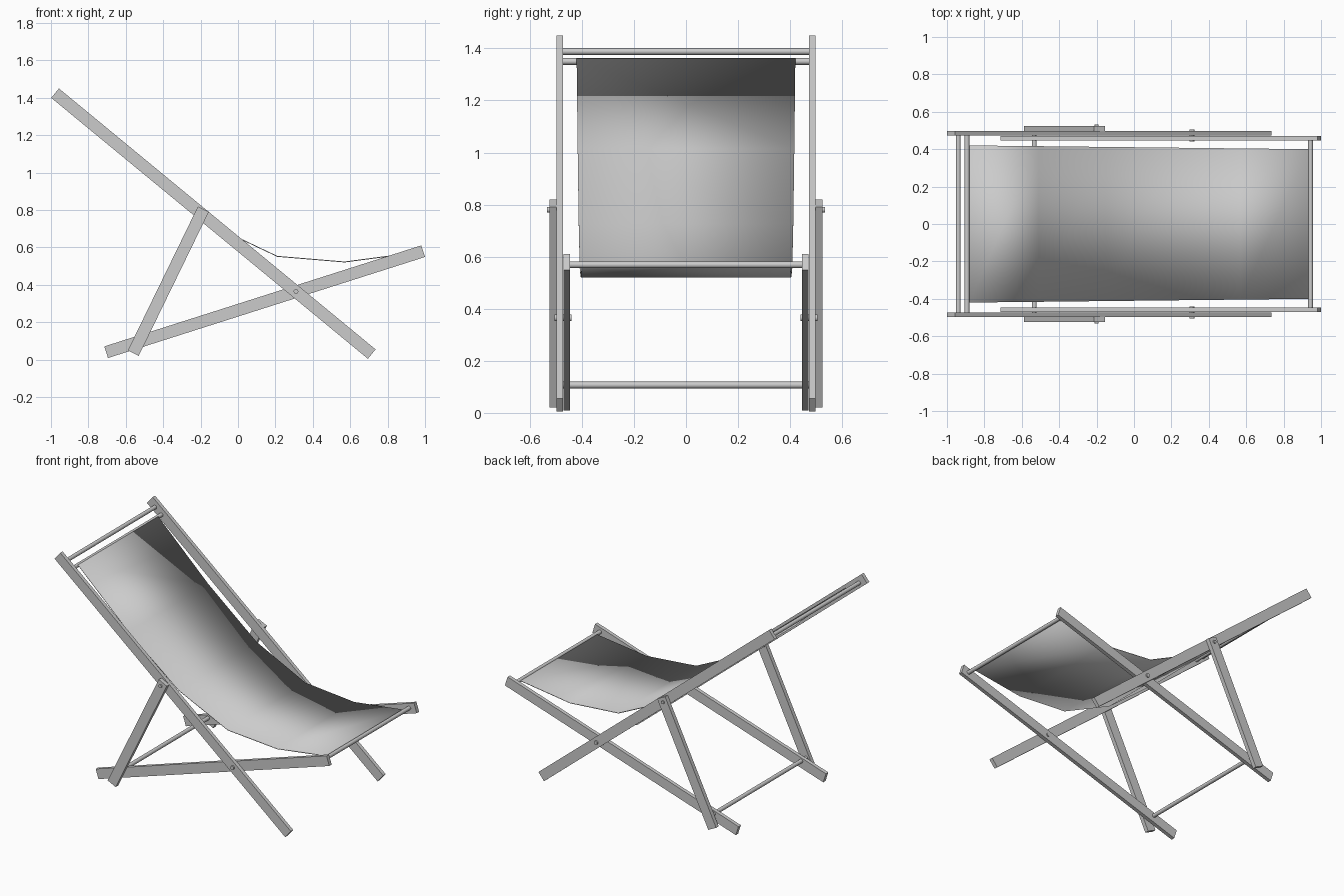
import bpy, bmesh, math
from mathutils import Vector

cube = bpy.data.objects.get("Cube")
if cube:
    bpy.data.objects.remove(cube, do_unlink=True)

grey = bpy.data.materials.new("light grey")
grey.use_nodes = True
colour = (0.6, 0.6, 0.6, 1)
grey.diffuse_color = colour
grey.node_tree.nodes["Principled BSDF"].inputs["Base Color"].default_value = colour


def finish(name, bm):
    bmesh.ops.recalc_face_normals(bm, faces=bm.faces)
    mesh = bpy.data.meshes.new(name)
    bm.to_mesh(mesh)
    bm.free()
    mesh.materials.append(grey)
    obj = bpy.data.objects.new(name, mesh)
    bpy.context.collection.objects.link(obj)
    return obj


def plank(name, start, end, y_inner, y_outer, width=0.065):
    """Square-ended board between two (x, z) points, one on each side."""
    a, b = Vector(start), Vector(end)
    d = (b - a).normalized()
    n = Vector((-d.y, d.x)) * width / 2
    for side, s in (("left", 1), ("right", -1)):
        bm = bmesh.new()
        outline = [bm.verts.new((p.x, s * y_inner, p.y)) for p in (a + n, a - n, b - n, b + n)]
        face = bm.faces.new(outline)
        out = bmesh.ops.extrude_face_region(bm, geom=[face])
        moved = [v for v in out["geom"] if isinstance(v, bmesh.types.BMVert)]
        bmesh.ops.translate(bm, verts=moved, vec=(0, s * (y_outer - y_inner), 0))
        finish(f"{name}_{side}", bm)


def rod(name, x, z, y0, y1, radius=0.013):
    """Round rod running along y."""
    bpy.ops.mesh.primitive_cylinder_add(
        vertices=12, radius=radius, depth=abs(y1 - y0),
        location=(x, (y0 + y1) / 2, z), rotation=(math.pi / 2, 0, 0))
    obj = bpy.context.object
    obj.name = name
    obj.data.materials.append(grey)
    bpy.ops.object.shade_smooth_by_angle(angle=math.radians(40))


# Folding frame
plank("back_rail", (-0.978, 1.425), (0.715, 0.03), 0.472, 0.497)
plank("seat_rail", (0.99, 0.58), (-0.705, 0.04), 0.446, 0.471)
plank("prop_leg", (-0.185, 0.805), (-0.56, 0.035), 0.498, 0.525)

# Cross bars
rod("head_bar", -0.94, 1.388, -0.48, 0.48)
rod("fabric_top_bar", -0.893, 1.35, -0.48, 0.48)
rod("fabric_front_bar", 0.944, 0.569, -0.46, 0.46)
rod("prop_bar", -0.533, 0.107, -0.505, 0.505)

# Pivot bolts
for side, s in (("left", 1), ("right", -1)):
    rod(f"rail_bolt_{side}", 0.31, 0.365, s * 0.44, s * 0.506)
    rod(f"prop_bolt_{side}", -0.2, 0.78, s * 0.48, s * 0.533, 0.011)

# Sagging fabric sling: a thin sheet, slightly narrower at the front
profile = [(-0.88, 1.362), (-0.51, 1.015), (-0.15, 0.726),
           (0.21, 0.555), (0.57, 0.525), (0.935, 0.573)]
thick = 0.005
bm = bmesh.new()
rings = []
for i, (x, z) in enumerate(profile):
    w = 0.42 - 0.02 * i / (len(profile) - 1)
    rings.append([bm.verts.new(c) for c in
                  ((x, -w, z), (x, w, z), (x, w, z - thick), (x, -w, z - thick))])
for r, q in zip(rings, rings[1:]):
    for k in range(4):
        j = (k + 1) % 4
        bm.faces.new((r[k], r[j], q[j], q[k]))
bm.faces.new(rings[0])
bm.faces.new(rings[-1])
sling = finish("fabric_sling", bm)
for p in sling.data.polygons:
    p.use_smooth = True
